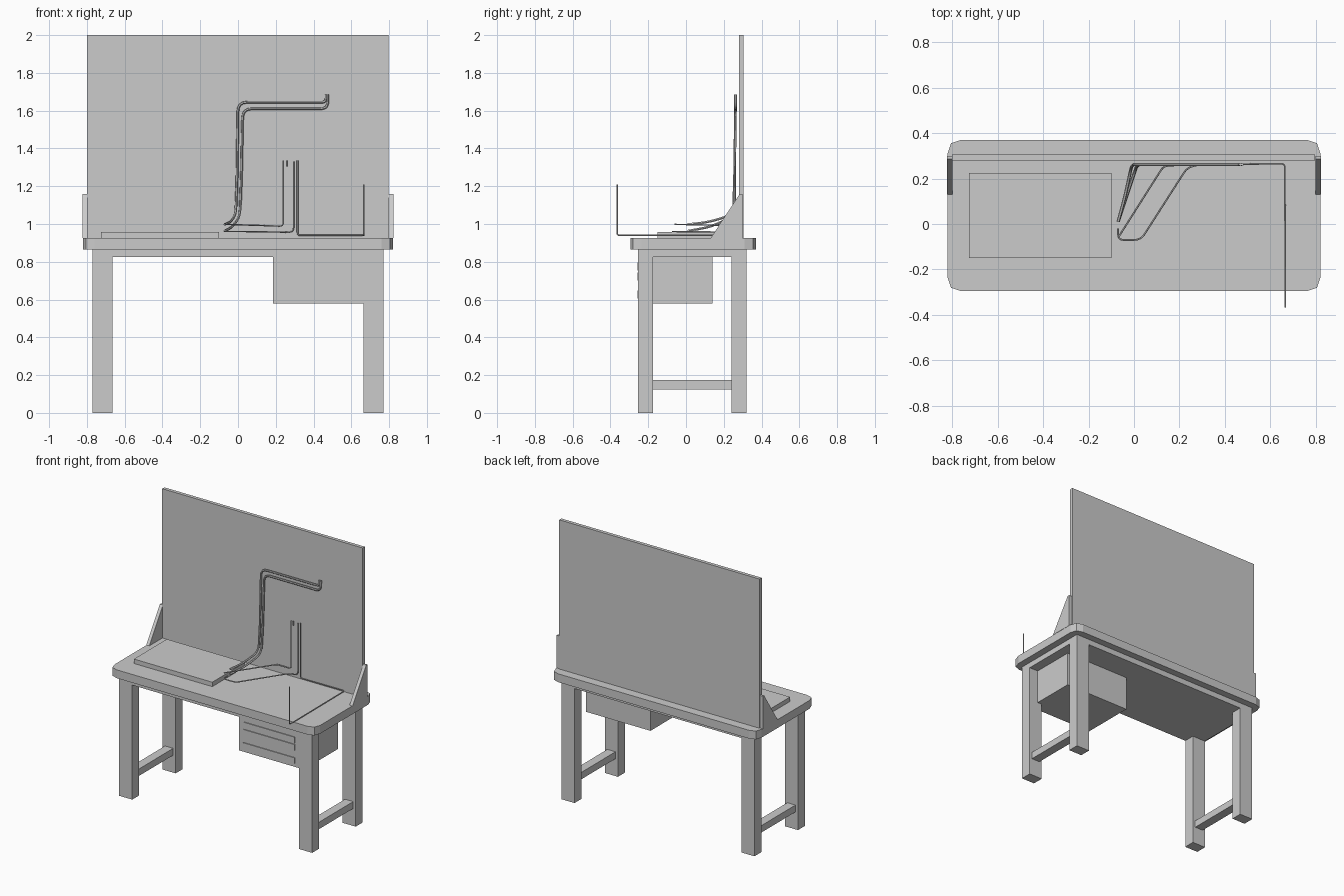
import bpy, bmesh
from mathutils import Vector

if "Cube" in bpy.data.objects:
    bpy.data.objects.remove(bpy.data.objects["Cube"])


def mesh_object(name, bm):
    bmesh.ops.recalc_face_normals(bm, faces=bm.faces)
    me = bpy.data.meshes.new(name)
    bm.to_mesh(me)
    bm.free()
    ob = bpy.data.objects.new(name, me)
    bpy.context.collection.objects.link(ob)
    return ob


def prism(name, pts, offset):
    """Extrude a planar outline along an offset vector."""
    bm = bmesh.new()
    face = bm.faces.new([bm.verts.new(p) for p in pts])
    new = bmesh.ops.extrude_face_region(bm, geom=[face])["geom"]
    bmesh.ops.translate(bm, vec=offset,
                        verts=[v for v in new if isinstance(v, bmesh.types.BMVert)])
    return mesh_object(name, bm)


def box(name, x0, x1, y0, y1, z0, z1):
    x0, x1 = sorted((x0, x1))
    return prism(name, [(x0, y0, z0), (x1, y0, z0), (x1, y1, z0), (x0, y1, z0)],
                 (0, 0, z1 - z0))


def fillet(pts, r, n=4):
    """Round the inner corners of a polyline."""
    pts = [Vector(p) for p in pts]
    out = [pts[0]]
    for a, b, c in zip(pts, pts[1:], pts[2:]):
        d = min(r, (a - b).length * 0.49, (c - b).length * 0.49)
        p, q = b + (a - b).normalized() * d, b + (c - b).normalized() * d
        for i in range(n + 1):
            t = i / n
            out.append(p * (1 - t) ** 2 + b * 2 * t * (1 - t) + q * t ** 2)
    return out + [pts[-1]]


def tube(name, pts, radius, bend):
    cu = bpy.data.curves.new(name, 'CURVE')
    cu.dimensions = '3D'
    cu.bevel_depth = radius
    cu.bevel_resolution = 1
    cu.use_fill_caps = True
    path = fillet(pts, bend)
    sp = cu.splines.new('POLY')
    sp.points.add(len(path) - 1)
    for p, co in zip(sp.points, path):
        p.co = (*co, 1)
    ob = bpy.data.objects.new(name, cu)
    bpy.context.collection.objects.link(ob)
    bpy.ops.object.select_all(action='DESELECT')
    ob.select_set(True)
    bpy.context.view_layer.objects.active = ob
    bpy.ops.object.convert(target='MESH')
    bpy.ops.object.shade_smooth_by_angle()


# Tabletop with two-segment rounded corners
outline = []
for sx, sy in ((-1, -1), (1, -1), (1, 1), (-1, 1)):
    cx, cy = sx * 0.82, 0.37 if sy > 0 else -0.295
    corner = [(cx, cy - sy * 0.06, 0.865), (cx - sx * 0.015, cy - sy * 0.015, 0.865),
              (cx - sx * 0.06, cy, 0.865)]
    outline += corner if sx * sy > 0 else corner[::-1]
prism("tabletop", outline, (0, 0, 0.06))
box("top_support", -0.77, 0.77, -0.255, 0.32, 0.825, 0.865)

# Legs, stretchers and triangular board brackets on both sides
for side, s in (("left", -1), ("right", 1)):
    box(side + "_front_leg", s * 0.665, s * 0.77, -0.255, -0.175, 0, 0.825)
    box(side + "_back_leg", s * 0.665, s * 0.77, 0.24, 0.32, 0, 0.825)
    box(side + "_stretcher", s * 0.685, s * 0.75, -0.175, 0.24, 0.125, 0.175)
    prism(side + "_bracket", [(s * 0.798, 0.13, 0.925), (s * 0.798, 0.30, 0.925),
                              (s * 0.798, 0.30, 1.16), (s * 0.798, 0.285, 1.16)],
          (s * 0.024, 0, 0))

# Drawer cabinet
box("drawer_cabinet", 0.185, 0.70, -0.25, 0.14, 0.58, 0.825)
for i, (z0, z1) in enumerate(((0.605, 0.647), (0.70, 0.743), (0.755, 0.796))):
    box(f"drawer_front_{i + 1}", 0.22, 0.63, -0.256, -0.25, z0, z1)

# Backboard and work mat
box("backboard", -0.80, 0.797, 0.28, 0.305, 0.925, 2.0)
box("work_mat", -0.725, -0.10, -0.15, 0.225, 0.925, 0.957)

# Thick tubes rising up the board
tube("upper_tube", [(-0.07, 0.01, 0.998), (-0.04, 0.12, 1.01), (-0.012, 0.25, 1.05),
                    (-0.005, 0.257, 1.25), (0, 0.262, 1.645), (0.465, 0.262, 1.645),
                    (0.467, 0.262, 1.685)], 0.007, 0.05)
tube("lower_tube", [(-0.07, 0.01, 0.963), (-0.03, 0.13, 0.985), (0.01, 0.25, 1.04),
                    (0.018, 0.257, 1.25), (0.025, 0.262, 1.61), (0.475, 0.262, 1.61),
                    (0.476, 0.262, 1.685)], 0.007, 0.05)

# Thin wires
tube("upper_wire", [(-0.07, -0.06, 0.998), (0.13, 0.255, 0.992), (0.24, 0.262, 0.988),
                    (0.24, 0.262, 1.335)], 0.004, 0.02)
tube("lower_wire", [(-0.07, -0.02, 0.96), (-0.07, -0.07, 0.96), (0.03, -0.07, 0.96),
                    (0.235, 0.25, 0.957), (0.295, 0.262, 0.955),
                    (0.295, 0.262, 1.33)], 0.004, 0.03)
tube("desk_wire", [(0.315, 0.262, 1.335), (0.315, 0.262, 0.94), (0.663, 0.265, 0.94),
                   (0.666, -0.365, 0.94), (0.666, -0.365, 1.21)], 0.004, 0.015)
tube("wire_stub", [(0.257, 0.262, 1.305), (0.257, 0.262, 1.335)], 0.004, 0.01)
